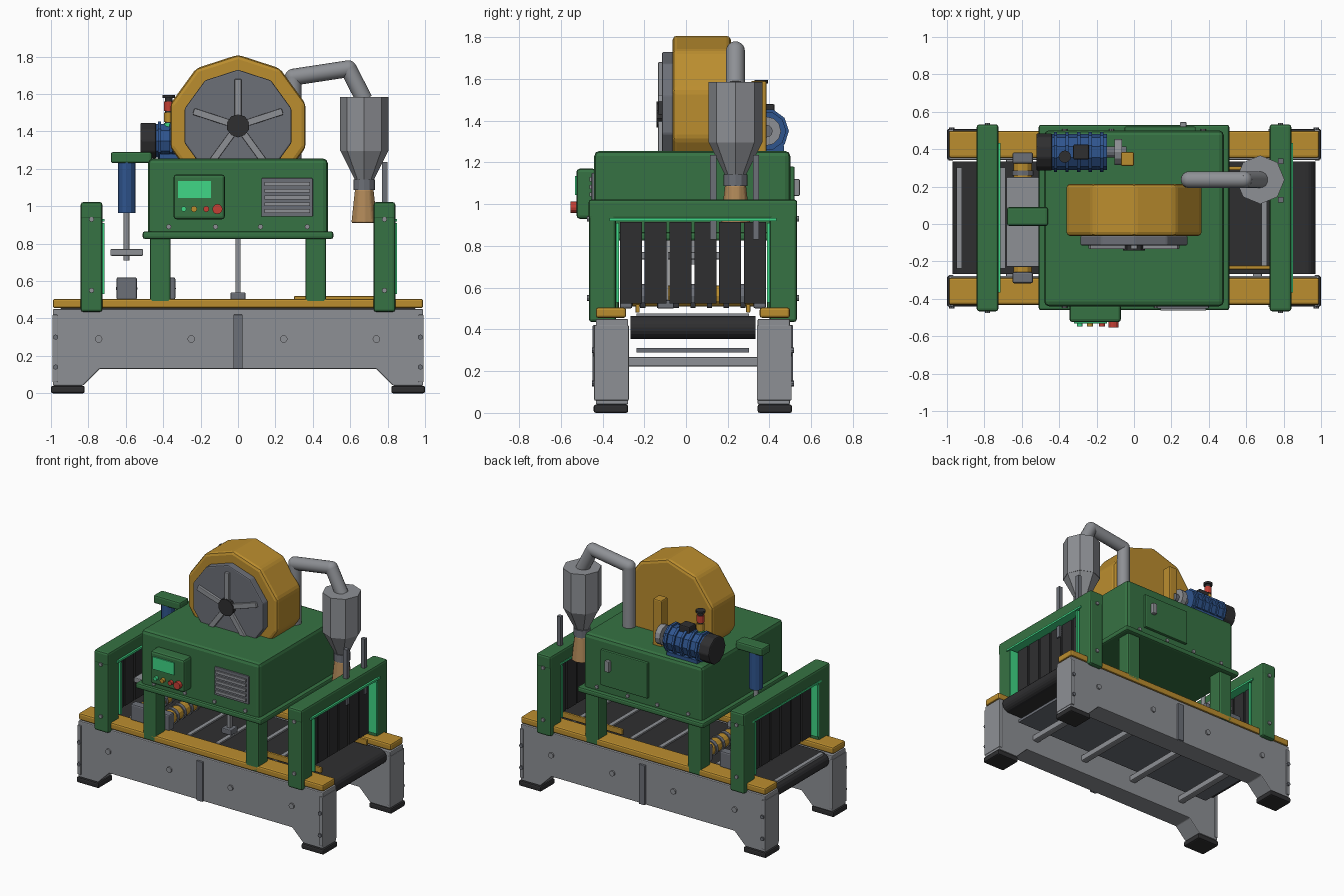
import bpy, bmesh
from math import sin, cos, pi, radians
from mathutils import Matrix, Vector

if "Cube" in bpy.data.objects:
    bpy.data.objects.remove(bpy.data.objects["Cube"], do_unlink=True)


def material(name, *rgb):
    m = bpy.data.materials.new(name)
    m.use_nodes = True
    m.diffuse_color = (*rgb, 1)
    m.node_tree.nodes["Principled BSDF"].inputs["Base Color"].default_value = (*rgb, 1)
    return m


green = material("machine green", .037, .17, .056)
yellow = material("safety yellow", .50, .27, .028)
grey = material("steel grey", .27, .28, .30)
dark = material("dark steel", .15, .16, .185)
black = material("rubber black", .028, .028, .03)
blue = material("motor blue", .028, .09, .27)
glow = material("light green", .05, .68, .24)
red = material("signal red", .55, .05, .035)
tan = material("bag tan", .44, .25, .10)

MID = .033  # centre line of the conveyor in y


def finish(name, bm, mat, bevel=0):
    bmesh.ops.recalc_face_normals(bm, faces=bm.faces)
    mesh = bpy.data.meshes.new(name)
    bm.to_mesh(mesh)
    bm.free()
    mesh.materials.append(mat)
    ob = bpy.data.objects.new(name, mesh)
    bpy.context.collection.objects.link(ob)
    if bevel:
        mod = ob.modifiers.new("bevel", "BEVEL")
        mod.width, mod.segments, mod.limit_method = bevel, 2, "ANGLE"
    return ob


def box(name, xs, ys, zs, mat, bevel=0):
    bm = bmesh.new()
    bmesh.ops.create_cube(bm, size=1)
    for v in bm.verts:
        v.co = [lo + (c + .5) * (hi - lo) for c, (lo, hi) in zip(v.co, (xs, ys, zs))]
    return finish(name, bm, mat, bevel)


def centred(name, centre, size, mat, bevel=0):
    return box(name, *[(c - s / 2, c + s / 2) for c, s in zip(centre, size)], mat, bevel)


def round_part(name, centre, axis, length, r, mat, sides=12, r_top=None, bevel=0):
    """Cylinder or cone centred on a point, along the X, Y or Z axis."""
    turn = {"X": Matrix.Rotation(pi / 2, 4, "Y"), "Y": Matrix.Rotation(pi / 2, 4, "X"),
            "Z": Matrix.Identity(4)}[axis]
    bm = bmesh.new()
    bmesh.ops.create_cone(bm, cap_ends=True, segments=sides, radius1=r, depth=length,
                          radius2=r if r_top is None else r_top,
                          matrix=Matrix.Translation(centre) @ turn)
    return finish(name, bm, mat, bevel)


def extrude(name, profile, y0, y1, mat, bevel=0):
    """Extrude an x-z outline along y."""
    bm = bmesh.new()
    face = bm.faces.new([bm.verts.new((x, y0, z)) for x, z in profile])
    new = bmesh.ops.extrude_face_region(bm, geom=[face])["geom"]
    bmesh.ops.translate(bm, vec=(0, y1 - y0, 0), verts=[g for g in new if isinstance(g, bmesh.types.BMVert)])
    return finish(name, bm, mat, bevel)


def pipe(name, points, r, mat):
    bm = bmesh.new()
    for a, b in zip(points, points[1:]):
        a, b = Vector(a), Vector(b)
        place = Matrix.Translation((a + b) / 2) @ (b - a).to_track_quat("Z", "Y").to_matrix().to_4x4()
        bmesh.ops.create_cone(bm, cap_ends=True, segments=16, radius1=r, radius2=r,
                              depth=(b - a).length, matrix=place)
    for p in points[1:-1]:
        bmesh.ops.create_uvsphere(bm, u_segments=16, v_segments=10, radius=r, matrix=Matrix.Translation(p))
    ob = finish(name, bm, mat)
    ob.data.shade_smooth()
    ob.data.set_sharp_from_angle(angle=radians(40))


# Conveyor side frames, rails, feet and hardware
half = [(.99, .45), (.99, .04), (.83, .04), (.74, .13)]
outline = half + [(-x, z) for x, z in reversed(half)]
for side, label in ((-1, "front"), (1, "back")):
    def span(a, b):
        return sorted((MID + side * a, MID + side * b))
    extrude(label + "_side_frame", outline, *span(.31, .465), grey, .006)
    box(label + "_rail", (-.99, .99), span(.32, .465), (.455, .505), yellow, .012)
    box(label + "_frame_rib", (-.025, .025), span(.46, .48), (.13, .42), dark, .004)
    for x in (-.745, -.25, .245, .74):
        round_part(label + "_frame_bolt", (x, MID + side * .468, .29), "Y", .016, .02, grey)
    for end in (-1, 1):
        box(label + "_foot", sorted((end * .82, end)), span(.31, .475), (0, .04), black, .01)
        centred(label + "_end_plate", (end * .979, MID + side * .39, .24), (.028, .166, .36), grey, .004)
        for z in (.14, .3):
            round_part(label + "_end_bolt", (end * .975, MID + side * .477, z), "Y", .014, .014, dark, 8)
        # Hood legs
        centred(label + "_hood_leg", (end * .415, MID + side * .41, .645), (.11, .11, .38), green, .012)
    box(label + "_guide_bar", (.3, .84), span(.255, .275), (.48, .52), yellow, .005)

# Belt with rounded ends, cross slats, drip tray and cross members
belt = [(s * (.915 + .055 * cos(a)), .41 + s * .055 * sin(a))
        for s in (1, -1) for a in [-pi / 2 + pi * i / 10 for i in range(11)]]
extrude("belt", belt, MID - .3, MID + .3, black)
for i in range(8):
    centred("belt_slat", (-.935 + i * .233, MID, .468), (.03, .54, .016), grey)
box("drip_tray", (-.85, .85), (MID - .27, MID + .27), (.29, .31), dark)
for x in (-.66, -.22, .22, .66):
    centred("cross_member", (x, MID, .245), (.05, .64, .045), grey, .008)

# Entry and exit portals with light strips and curtain flaps
for x in (-.783, .783):
    for side in (-1, 1):
        centred("portal_post", (x, MID + side * .433, .725), (.116, .13, .58), green, .014)
        centred("portal_light", (x + .005, MID + side * .362, .72), (.126, .014, .38), glow)
        for z in (.55, .93):
            round_part("portal_bolt", (x, MID + side * .5, z), "Y", .016, .014, grey, 8)
    centred("portal_beam", (x, MID, .975), (.116, 1, .095), green, .014)
    centred("portal_top_light", (x + .005, MID, .926), (.126, .8, .014), glow)
    for i in range(6):
        centred("curtain_flap", (x, MID + (i - 2.5) * .119, .72), (.014, .105, .39), black)

# Hood with flange, service door and vent
box("hood", (-.48, .48), (-.44, .5), (.84, 1.255), green, .025)
box("hood_flange", (-.51, .51), (-.46, .53), (.825, .865), green, .012)
for x in (-.37, -.12, .12, .37):
    for y in (-.442, .502):
        round_part("hood_bolt", (x, y, .89), "Y", .014, .014, grey, 8)
box("service_door", (-.05, .33), (.49, .52), (.92, 1.18), green, .006)
box("door_handle", (.245, .28), (.51, .545), (1.04, 1.12), grey, .005)
box("vent_frame", (.125, .4), (-.452, -.43), (.945, 1.15), dark, .004)
for i in range(5):
    centred("vent_slat", (.263, -.455, .975 + i * .036), (.245, .016, .02), grey)

# Control panel
box("control_panel", (-.345, -.07), (-.525, -.43), (.93, 1.17), green, .016)
box("control_screen", (-.32, -.145), (-.533, -.52), (1.045, 1.135), glow)
for x, r, mat in ((-.29, .014, glow), (-.235, .016, yellow), (-.17, .016, red), (-.11, .027, red)):
    round_part("panel_button", (x, -.53, .985), "Y", .02 + r, r, mat)

# Blower drum with cover, spokes and hub
CENTRE = Vector((0, 0, 1.43))
round_part("drum", CENTRE + Vector((0, .075, 0)), "Y", .28, .38, yellow, 10, bevel=.022)
round_part("drum_cover", CENTRE + Vector((0, -.088, 0)), "Y", .055, .3, dark, 10, bevel=.008)
for i in range(5):
    spoke = centred("drum_spoke", (0, 0, .15), (.036, .024, .2), grey, .004)
    spoke.matrix_world = Matrix.Translation(CENTRE + Vector((0, -.122, 0))) @ Matrix.Rotation(i * 2 * pi / 5, 4, "Y")
round_part("drum_hub", CENTRE + Vector((0, -.122, 0)), "Y", .04, .062, black, 10)
box("drum_bracket", (-.07, 0), (.31, .385), (1.24, 1.59), yellow, .008)

# Motor lying along x
MY, MZ = .385, 1.35
round_part("motor_body", (-.295, MY, MZ), "X", .3, .095, blue, 10)
for i in range(5):
    round_part("motor_fin", (-.42 + i * .062, MY, MZ), "X", .018, .108, blue, 10)
round_part("motor_fan_cover", (-.48, MY, MZ), "X", .085, .1, black, 10, bevel=.008)
round_part("motor_shaft", (-.1, MY, MZ), "X", .12, .03, dark)
round_part("motor_coupling", (-.085, MY, MZ), "X", .04, .07, grey)
box("motor_terminal_box", (-.325, -.24), (.345, .425), (1.42, 1.48), black, .008)
box("motor_base", (-.42, -.17), (.3, .47), (1.25, 1.28), blue)

# Signal tower
for name, z, h, r, mat in (("post", 1.34, .2, .015, grey), ("green", 1.425, .04, .026, glow),
                           ("amber", 1.475, .05, .026, yellow), ("red", 1.535, .05, .026, red),
                           ("collar", 1.505, .15, .02, black), ("cap", 1.587, .016, .033, black)):
    round_part("signal_" + name, (-.37, .36, z), "Z", h, r, mat)

# Dust cyclone with duct, collection bag and support rods
CX, CY = .675, .237
round_part("cyclone_body", (CX, CY, 1.44), "Z", .29, .13, grey, 8)
round_part("cyclone_cone", (CX, CY, 1.22), "Z", .16, .05, grey, 8, r_top=.13)
round_part("cyclone_collar", (CX, CY, 1.115), "Z", .055, .057, dark)
round_part("dust_bag", (CX, CY, 1.0), "Z", .18, .072, tan, 10, r_top=.052, bevel=.008)
pipe("dust_duct", [(.295, CY, 1.24), (.295, CY, 1.69), (.59, CY, 1.735), (CX, CY, 1.57)], .045, grey)
for y in (.13, .335):
    centred("cyclone_rod", (.785, y, 1.033), (.03, .03, .405), dark)

# Press cylinder over the infeed
PX, PY = -.595, .04
box("press_arm", (-.68, -.46), (PY - .05, PY + .05), (1.23, 1.29), green, .012)
round_part("press_cylinder", (PX, PY, 1.1), "Z", .27, .046, blue)
round_part("press_piston", (PX, PY, .86), "Z", .3, .016, grey)
centred("press_plate", (PX, PY - .03, .753), (.175, .48, .036), grey, .006)

# Rotary brushes with bearing blocks
for x in (PX, -.39):
    round_part("brush_roller", (x, MID, .56), "Y", .6, .05, yellow)
    for i in range(7):
        round_part("brush_ring", (x, MID + (i - 3) * .08, .56), "Y", .025, .058, dark)
    for side in (-1, 1):
        centred("bearing_block", (x, MID + side * .32, .56), (.11, .06, .12), dark, .01)

# Height probe below the hood
box("probe_rod", (-.013, .013), (-.11, -.084), (.53, .84), grey)
box("probe_head", (-.04, .04), (-.137, -.057), (.5, .54), dark, .006)
